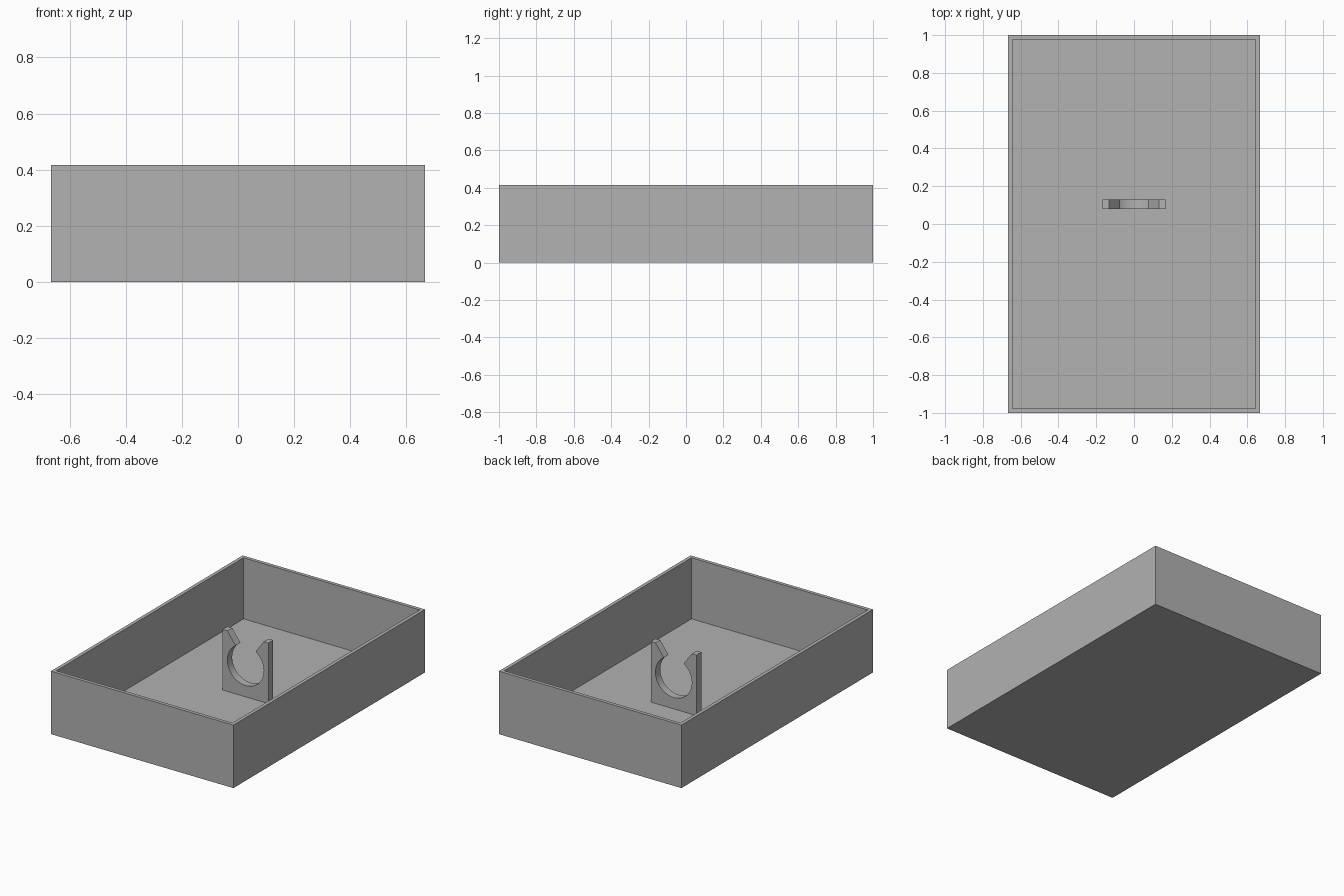
import bpy, bmesh
from math import atan2, cos, sin, pi, sqrt, radians
from mathutils import Vector

default = bpy.data.objects.get("Cube")
if default:
    bpy.data.objects.remove(default, do_unlink=True)

WIDTH, LENGTH, HEIGHT = 1.333, 2.0, 0.416
WALL, FLOOR = 0.033, 0.0125

grey = bpy.data.materials.new("plain grey")
grey.use_nodes = True
grey.diffuse_color = (0.445, 0.445, 0.445, 1)
grey.node_tree.nodes["Principled BSDF"].inputs["Base Color"].default_value = grey.diffuse_color


def add_object(name, bm):
    bmesh.ops.recalc_face_normals(bm, faces=bm.faces)
    mesh = bpy.data.meshes.new(name)
    bm.to_mesh(mesh)
    bm.free()
    mesh.materials.append(grey)
    obj = bpy.data.objects.new(name, mesh)
    bpy.context.collection.objects.link(obj)
    return obj


# Open tray: a block with its top inset and sunk to the thin floor
bm = bmesh.new()
bmesh.ops.create_cube(bm, size=1)
for v in bm.verts:
    v.co = Vector((v.co.x * WIDTH, v.co.y * LENGTH, (v.co.z + 0.5) * HEIGHT))
top = max(bm.faces, key=lambda f: f.calc_center_median().z)
bmesh.ops.inset_region(bm, faces=[top], thickness=WALL)
sunk = bmesh.ops.extrude_discrete_faces(bm, faces=[top])["faces"][0]
for v in sunk.verts:
    v.co.z = FLOOR
add_object("tray", bm)

# Clip: upright plate with a round seat and a flared opening
half, lip, tip = 0.167, 0.133, 0.073
clip_top, centre, radius = 0.4125, 0.22, 0.133
front, thick, steps = 0.079, 0.05, 48
tip_angle = atan2(sqrt(radius ** 2 - tip ** 2), tip)
sweep = pi + 2 * tip_angle
outline = [(-half, FLOOR), (half, FLOOR), (half, clip_top), (lip, clip_top)]
for i in range(steps + 1):
    a = tip_angle - sweep * i / steps
    outline.append((radius * cos(a), centre + radius * sin(a)))
outline += [(-lip, clip_top), (-half, clip_top)]

bm = bmesh.new()
face = bm.faces.new([bm.verts.new((x, front, z)) for x, z in outline])
extruded = bmesh.ops.extrude_face_region(bm, geom=[face])["geom"]
bmesh.ops.translate(bm, vec=(0, thick, 0),
                    verts=[g for g in extruded if isinstance(g, bmesh.types.BMVert)])
clip = add_object("round_clip", bm)

# Smooth the seat, keep the plate edges crisp
bpy.ops.object.select_all(action='DESELECT')
clip.select_set(True)
bpy.context.view_layer.objects.active = clip
bpy.ops.object.shade_smooth_by_angle(angle=radians(30))
